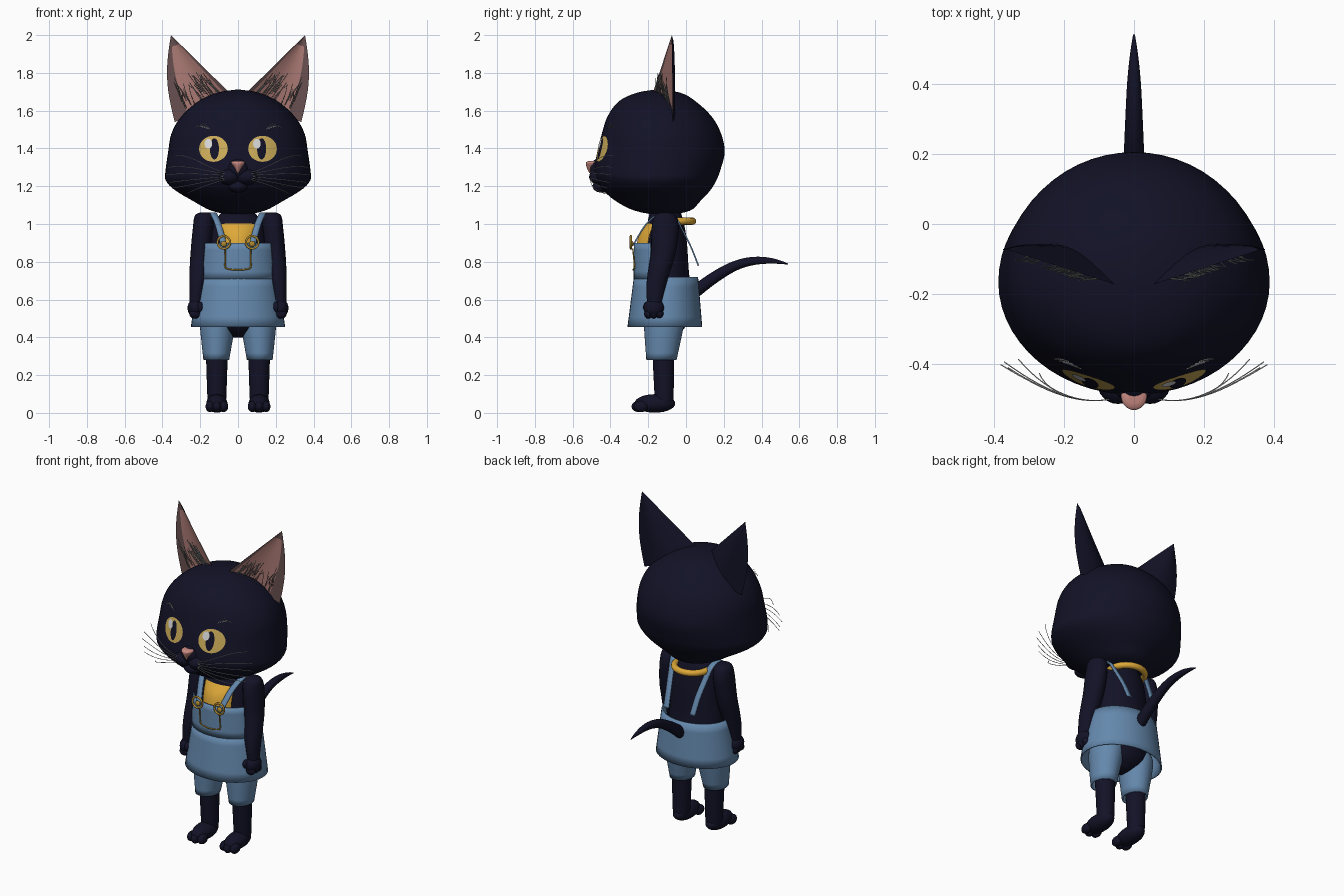
import bpy, bmesh, math, random
from mathutils import Vector, Matrix
from mathutils.bvhtree import BVHTree

if "Cube" in bpy.data.objects:
    bpy.data.objects.remove(bpy.data.objects["Cube"])
random.seed(4)
made = []


def material(name, r, g, b):
    m = bpy.data.materials.new(name)
    m.use_nodes = True
    m.diffuse_color = (r, g, b, 1)
    node = m.node_tree.nodes["Principled BSDF"]
    node.inputs["Base Color"].default_value = (r, g, b, 1)
    node.inputs["Roughness"].default_value = 0.8
    return m


NAVY = material("navy fur", .006, .006, .02)
BLUE = material("denim blue", .13, .25, .42)
YELLOW = material("yellow cloth", .72, .39, .04)
IRIS = material("amber iris", .6, .41, .1)
PINK = material("ear pink", .42, .2, .18)
RIM = material("ear rim", .14, .08, .08)
NOSE = material("nose pink", .58, .25, .22)
GOLD = material("buckle gold", .42, .25, .03)
WHITE = material("whisker white", .7, .7, .7)
GREY = material("tuft grey", .22, .24, .24)


def add(name, mesh, mats, mirror=False, thick=0):
    ob = bpy.data.objects.new(name, mesh)
    bpy.context.collection.objects.link(ob)
    mesh.materials.clear()
    for m in mats:
        mesh.materials.append(m)
    if thick:
        ob.modifiers.new("thickness", 'SOLIDIFY').thickness = thick
    if mirror:
        ob.modifiers.new("mirror", 'MIRROR').use_mirror_merge = False
    made.append(ob)
    return ob


def from_data(name, verts, faces, mats, **kw):
    mesh = bpy.data.meshes.new(name)
    mesh.from_pydata(verts, [], faces)
    bm = bmesh.new()
    bm.from_mesh(mesh)
    bmesh.ops.recalc_face_normals(bm, faces=bm.faces)
    bm.to_mesh(mesh)
    bm.free()
    return add(name, mesh, mats, **kw)


def smooth_rows(rows, n):
    # Catmull-Rom interpolation through the rows
    out = []
    ext = [rows[0]] + rows + [rows[-1]]
    for k in range(len(rows) - 1):
        for t in (j / n for j in range(n)):
            out.append([.5 * (2*b + (c-a)*t + (2*a-5*b+4*c-d)*t*t + (3*b-a-3*c+d)*t**3)
                        for a, b, c, d in zip(*ext[k:k + 4])])
    return out + [rows[-1]]


def loft(name, rows, mat, n=4, seg=40, arc=math.pi, cap=True, **kw):
    # row: height, centre x, centre y, half width, front depth, back depth
    full = arc == math.pi
    cols = seg if full else seg + 1
    rows = smooth_rows(rows, n)
    verts, faces = [], []
    for z, cx, cy, rx, f, b in rows:
        for i in range(cols):
            a = -arc + 2 * arc * i / seg
            c = math.cos(a)
            verts.append((cx + rx * math.sin(a), cy - (f if c > 0 else b) * c, z))
    for j in range(len(rows) - 1):
        for i in range(seg):
            k = (i + 1) % cols
            faces.append((j*cols + i, j*cols + k, (j+1)*cols + k, (j+1)*cols + i))
    if cap and full:
        faces += [tuple(range(cols)), tuple(range((len(rows)-1) * cols, len(rows) * cols))]
    return from_data(name, verts, faces, [mat], **kw)


def ball(name, centre, radii, mat, **kw):
    bm = bmesh.new()
    mtx = Matrix.Translation(centre) @ Matrix.Diagonal((*radii, 1))
    bmesh.ops.create_uvsphere(bm, u_segments=24, v_segments=14, radius=1, matrix=mtx)
    mesh = bpy.data.meshes.new(name)
    bm.to_mesh(mesh)
    bm.free()
    return add(name, mesh, [mat], **kw)


def tubes(name, paths, depth, mat, radii=None, sides=1, cyclic=False, **kw):
    cu = bpy.data.curves.new(name, 'CURVE')
    cu.dimensions, cu.bevel_depth, cu.bevel_resolution = '3D', depth, sides
    cu.use_fill_caps = True
    for path in paths:
        sp = cu.splines.new('NURBS')
        sp.points.add(len(path) - 1)
        for i, (pt, co) in enumerate(zip(sp.points, path)):
            pt.co = (*co, 1)
            pt.radius = radii[i] if radii else 1
        sp.use_endpoint_u, sp.use_cyclic_u = not cyclic, cyclic
        sp.order_u, sp.resolution_u = min(4, len(path)), 5
    tmp = bpy.data.objects.new(name + "_path", cu)
    bpy.context.collection.objects.link(tmp)
    dg = bpy.context.evaluated_depsgraph_get()
    mesh = bpy.data.meshes.new_from_object(tmp.evaluated_get(dg))
    bpy.data.objects.remove(tmp)
    return add(name, mesh, [mat], **kw)


# Head with wide cheeks
head = loft("head", [
    [1.712, 0, -.15, .005, .005, .005], [1.695, 0, -.15, .11, .11, .12],
    [1.65, 0, -.16, .21, .195, .21], [1.57, 0, -.16, .3, .255, .295],
    [1.48, 0, -.16, .352, .285, .345], [1.38, 0, -.16, .37, .31, .365],
    [1.28, 0, -.165, .384, .322, .345], [1.23, 0, -.165, .382, .31, .325],
    [1.18, 0, -.165, .335, .275, .295], [1.12, 0, -.16, .235, .21, .235],
    [1.07, 0, -.14, .14, .13, .16], [1.045, 0, -.12, .02, .02, .02]], NAVY, seg=56)
ball("snout", (0, -.45, 1.29), (.06, .06, .06), NAVY)
ball("muzzle_cheeks", (.046, -.455, 1.25), (.058, .058, .044), NAVY, mirror=True)
ball("chin", (0, -.445, 1.2), (.05, .05, .034), NAVY)
loft("nose", [[1.27, 0, -.49, .006, .022, .02], [1.3, 0, -.49, .022, .036, .02],
              [1.325, 0, -.49, .037, .04, .02], [1.334, 0, -.49, .026, .024, .02]], NOSE)

# Eyes laid onto the face as thin plates
bpy.context.view_layer.update()
face = BVHTree.FromObject(head, bpy.context.evaluated_depsgraph_get())


def on_face(x, z, lift):
    hit = face.ray_cast(Vector((x, -2, z)), Vector((0, 1, 0)))[0]
    return (x, hit.y - lift, z)


def decal(name, cx, cz, rx, rz, lift, mat, **kw):
    seg, rings = 32, 5
    verts = [on_face(cx + rx * r / rings * math.cos(math.tau * i / seg),
                     cz + rz * r / rings * math.sin(math.tau * i / seg), lift)
             for r in range(1, rings + 1) for i in range(seg)]
    faces = [tuple(range(seg))[::1]]
    for r in range(rings - 1):
        for i in range(seg):
            k = (i + 1) % seg
            faces.append((r*seg + i, (r+1)*seg + i, (r+1)*seg + k, r*seg + k))
    ob = from_data(name, verts, faces, [mat], **kw)
    if ob.data.polygons[0].normal.y > 0:
        ob.data.flip_normals()


decal("irises", .13, 1.398, .076, .069, .004, IRIS, mirror=True)
decal("pupils", .125, 1.398, .024, .056, .007, NAVY, mirror=True)
for side, x in (("right", -.157), ("left", .1)):
    decal(side + "_eye_glint", x, 1.425, .02, .026, .009, WHITE)

# Ears: a bulged back shell and a shallower pink inside
IN, OUT, TIP = Vector((.03, -.18, 1.68)), Vector((.335, -.07, 1.54)), Vector((.355, -.075, 2))
BACK = Vector((-.34, .94, 0))


def ear_point(u, v, depth):
    p = IN.lerp(OUT, u).lerp(TIP, v)
    p.x += .03 * u * math.sin(math.pi * v)
    return p + BACK * depth * math.sin(math.pi * u) * (1 - v) ** .6


N = 14
for name, depth, mats in (("ear_backs", .06, [NAVY]), ("ear_insides", .035, [PINK, RIM])):
    verts = [ear_point(i / N, j / N, depth) for j in range(N + 1) for i in range(N + 1)]
    faces = [(j*(N+1) + i, j*(N+1) + i + 1, (j+1)*(N+1) + i + 1, (j+1)*(N+1) + i)
             for j in range(N) for i in range(N)]
    ear = from_data(name, verts, faces, mats, mirror=True)
    facing = -1 if len(mats) == 2 else 1
    if sum(p.normal.y * p.area for p in ear.data.polygons) * facing < 0:
        ear.data.flip_normals()
    if facing < 0:
        for p in ear.data.polygons:
            i, j = p.index % N, p.index // N
            p.material_index = int(i < 1 or i > N - 4 or j > N - 3)

# Fine hairs: ear tufts, brows, whiskers
hairs = []
for k in range(34):
    u, v = random.uniform(.12, .85), random.uniform(.08, .2)
    lift = Vector((0, -.012, 0))
    hairs.append([ear_point(u, v, .03) + lift, ear_point(u, v + .12, .02) + lift * 2,
                  ear_point(u + random.uniform(-.08, .08), v + random.uniform(.18, .3), .01) + lift * 2])
tubes("ear_tufts", hairs, .0016, GREY, mirror=True)
tubes("brow_hairs", [[on_face(.15 + .012*k, 1.5 + .004*k, .002), on_face(.17 + .013*k, 1.525, .012),
                      on_face(.19 + .012*k, 1.535 - .008*k, .02)] for k in range(4)],
      .0016, WHITE, mirror=True)
ends = [(.33, 1.36), (.37, 1.3), (.38, 1.26), (.36, 1.22), (.35, 1.19), (.27, 1.16)]
tubes("whiskers", [[(.07, -.5, 1.275 - .008*k), (.16, -.515, 1.29 - .016*k),
                    (.25, -.48, z + .015), (x, -.385 - .008*k, z)]
                   for k, (x, z) in enumerate(ends)], .0016, WHITE, mirror=True)

# Torso, arms and hands
loft("torso", [[.4, 0, -.11, .03, .04, .04], [.46, 0, -.11, .14, .11, .11],
               [.6, 0, -.11, .175, .14, .14], [.75, 0, -.11, .165, .125, .125],
               [.9, 0, -.11, .15, .11, .115], [1, 0, -.11, .13, .095, .1],
               [1.07, 0, -.11, .08, .08, .08]], NAVY)
loft("arms", [[1.062, .175, -.11, .02, .02, .02], [1.045, .178, -.11, .05, .055, .055],
              [.98, .184, -.11, .055, .072, .072], [.85, .195, -.12, .056, .066, .066],
              [.74, .205, -.145, .052, .058, .058], [.66, .217, -.16, .04, .05, .05],
              [.58, .224, -.168, .032, .038, .038]], NAVY, seg=24, mirror=True)
ball("hands", (.225, -.17, .555), (.042, .055, .05), NAVY, mirror=True)
for k, y in enumerate((-.2, -.17, -.14)):
    ball("finger_%d" % k, (.228, y, .525), (.03, .022, .026), NAVY, mirror=True)
ball("thumbs", (.2, -.205, .56), (.02, .022, .028), NAVY, mirror=True)

# Legs, feet and toes
loft("legs", [[.32, .112, -.12, .058, .058, .058], [.08, .112, -.116, .05, .05, .05],
              [.04, .112, -.116, .045, .045, .045]], NAVY, seg=24, mirror=True)
ball("feet", (.112, -.165, .05), (.056, .108, .049), NAVY, mirror=True)
for k in (-1, 0, 1):
    ball("toe_%d" % (k + 1), (.112 + .036*k, -.25 + .012*abs(k), .034), (.024, .038, .03), NAVY, mirror=True)
tubes("tail", [[(0, 0, .6), (0, .08, .67), (0, .2, .755), (0, .33, .812), (0, .46, .81), (0, .54, .788)]],
      .034, NAVY, [1, 1, .85, .7, .5, .08], sides=5)

# Overalls: shorts, skirted waist, bib and straps
loft("shorts", [[.28, .115, -.13, .068, .08, .08], [.47, .108, -.115, .094, .108, .105],
                [.52, .1, -.11, .09, .108, .1]], BLUE, cap=False, thick=.008, mirror=True)
loft("overall_body", [[.455, 0, -.112, .25, .198, .198], [.72, 0, -.104, .21, .172, .168]],
     BLUE, cap=False, thick=.008)
loft("bib", [[.71, 0, -.108, .214, .169, 0], [.9, 0, -.11, .2, .166, 0]], BLUE, arc=1.07, thick=.008)
strap = smooth_rows([[.075, -.283, .89], [.105, -.215, 1], [.13, -.14, 1.058], [.128, -.06, 1.045],
                     [.115, -.015, .97], [.1, .03, .88], [.09, .07, .78]], 5)
verts = [(x + s * .017, y, z) for x, y, z in strap for s in (-1, 1)]
from_data("straps", verts, [(2*i, 2*i + 1, 2*i + 3, 2*i + 2) for i in range(len(strap) - 1)],
          [BLUE], mirror=True, thick=.008)

# Yellow shirt front and collar, gold fastenings
loft("shirt_front", [[.87, 0, -.11, .125, .155, 0], [.95, 0, -.11, .125, .135, 0],
                     [1.02, 0, -.1, .13, .09, 0]], YELLOW, arc=.9, thick=.008)


def ring(cx, cy, cz, r, axis, n=16):
    turn = [(r * math.cos(math.tau * i / n), r * math.sin(math.tau * i / n)) for i in range(n)]
    return [(cx + a, cy, cz + b) if axis == 'y' else (cx + a, cy + b, cz) for a, b in turn]


tubes("collar", [ring(0, -.07, 1.015, .108, 'z')], .019, YELLOW, sides=4, cyclic=True)
tubes("buckles", [ring(.075, -.292, .903, .034, 'y')], .006, GOLD, sides=3, cyclic=True, mirror=True)
ball("buttons", (.075, -.288, .895), (.016, .01, .016), GOLD, mirror=True)
tubes("pocket_stitching", [[(.068, -.282, .87), (.068, -.276, .82), (.07, -.272, .77), (.066, -.274, .765),
                            (.03, -.28, .757), (0, -.281, .757)]], .004, GOLD, mirror=True)

# Shading
bpy.ops.object.select_all(action='DESELECT')
for ob in made:
    ob.select_set(True)
bpy.context.view_layer.objects.active = head
bpy.ops.object.shade_smooth_by_angle(angle=math.radians(50))
